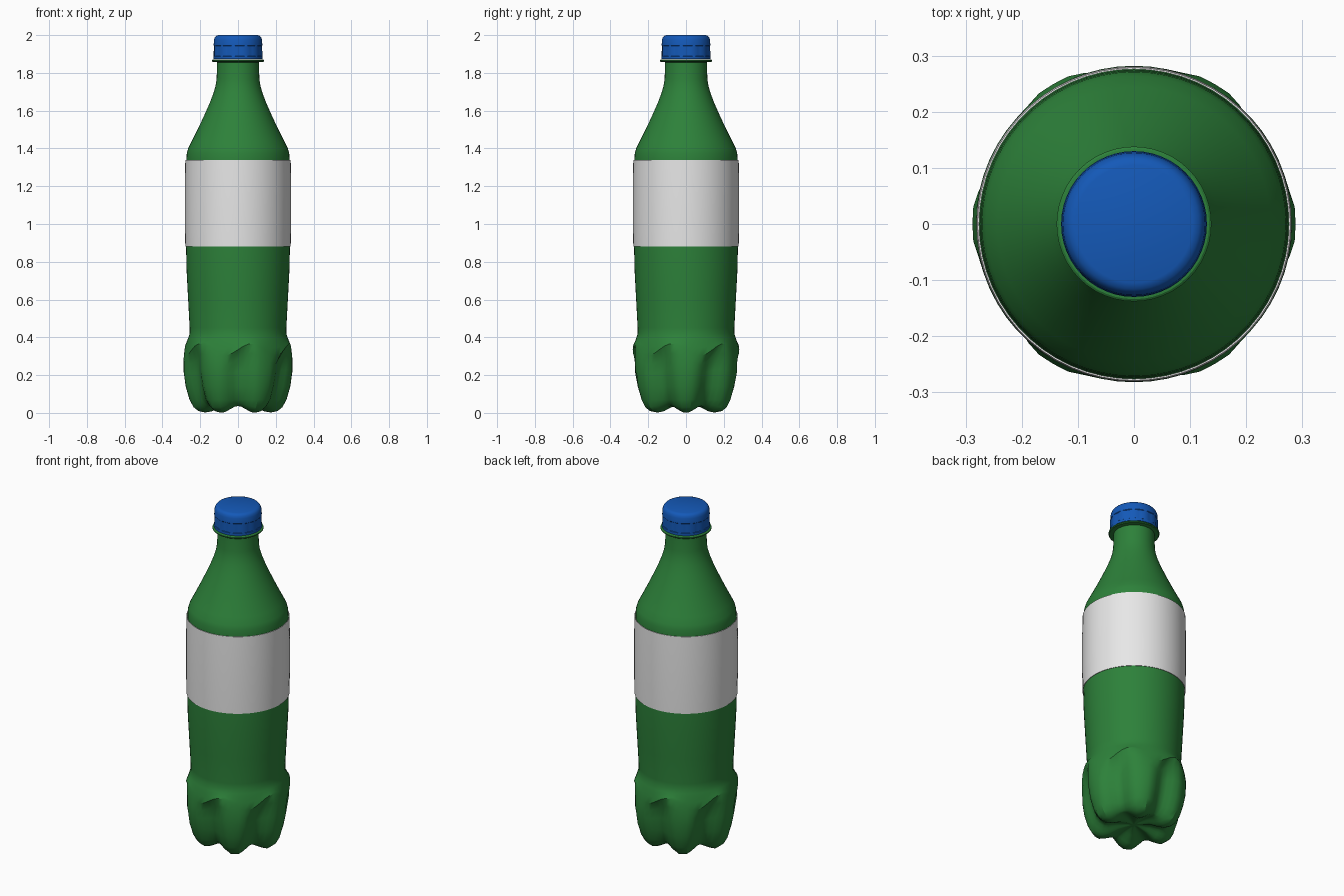
import bpy, bmesh
from math import sin, cos, pi, radians, degrees

old = bpy.data.objects.get("Cube")
if old:
    bpy.data.objects.remove(old, do_unlink=True)


def material(name, colour):
    m = bpy.data.materials.new(name)
    m.use_nodes = True
    m.diffuse_color = (*colour, 1)
    m.node_tree.nodes["Principled BSDF"].inputs["Base Color"].default_value = (*colour, 1)
    return m


green = material("bottle green", (0.026, 0.22, 0.042))
white = material("label white", (0.8, 0.8, 0.8))
blue = material("cap blue", (0.007, 0.1, 0.48))


def loft(name, rows, segs, mat, point, caps=True, loop=False, angle=30):
    """Skin rings of points; point(row, theta) gives radius and height."""
    bm = bmesh.new()
    rings = []
    for row in rows:
        ring = []
        for i in range(segs):
            a = 2 * pi * i / segs
            r, z = point(row, a)
            ring.append(bm.verts.new((r * cos(a), r * sin(a), z)))
        rings.append(ring)
    pairs = list(zip(rings, rings[1:]))
    if loop:
        pairs.append((rings[-1], rings[0]))
    for low, high in pairs:
        for i in range(segs):
            j = (i + 1) % segs
            bm.faces.new((low[i], low[j], high[j], high[i]))
    if caps:
        bm.faces.new(rings[-1])
        mid = bm.verts.new((0, 0, rows[0][0]))
        for i in range(segs):
            bm.faces.new((rings[0][(i + 1) % segs], rings[0][i], mid))
    bmesh.ops.recalc_face_normals(bm, faces=bm.faces)
    mesh = bpy.data.meshes.new(name)
    bm.to_mesh(mesh)
    bm.free()
    mesh.materials.append(mat)
    obj = bpy.data.objects.new(name, mesh)
    bpy.context.collection.objects.link(obj)
    bpy.ops.object.select_all(action="DESELECT")
    obj.select_set(True)
    bpy.context.view_layer.objects.active = obj
    bpy.ops.object.shade_smooth_by_angle(angle=radians(angle))
    return obj


def plain(row, a):
    return row[1], row[0]


# Bottle: height, radius, groove depth, groove lift, groove half width, slant
foot = [
    (0.042, 0.03, 0, 0.004, 28, 0),
    (0.03, 0.09, 0, 0.015, 28, 0),
    (0.008, 0.14, 0, 0.03, 26, 0),
    (0.002, 0.175, 0.015, 0.034, 25, 0),
    (0.01, 0.21, 0.04, 0.03, 24, 0),
    (0.03, 0.235, 0.05, 0.02, 23, 0),
    (0.07, 0.257, 0.052, 0, 22, 0),
    (0.14, 0.277, 0.05, 0, 21, 0),
    (0.22, 0.288, 0.045, 0, 20, 0.01),
    (0.285, 0.288, 0.04, 0, 20, 0.03),
    (0.335, 0.282, 0, 0, 18, 0.032),
    (0.36, 0.276, 0, 0, 18, 0.015),
    (0.395, 0.264, 0, 0, 18, 0),
]
upper = [
    (0.42, 0.256), (0.45, 0.256), (0.6, 0.264), (0.75, 0.272), (0.88, 0.275),
    (1.34, 0.273), (1.375, 0.271), (1.4, 0.264), (1.44, 0.244), (1.5, 0.214),
    (1.57, 0.181), (1.64, 0.15), (1.69, 0.131), (1.73, 0.119), (1.77, 0.113),
    (1.86, 0.111),
]


def petal(row, a):
    z, r, depth, lift, width, slant = (row + (0, 0, 1, 0))[:6]
    off = (degrees(a) % 60) - 30
    groove = min(1, 1.2 * max(0, 1 - abs(off) / width))
    return r - depth * groove, z + lift * groove + slant * sin(radians(off * 6))


loft("bottle_body", foot + upper, 60, green, petal)

# Neck collar under the cap
loft("neck_collar", [(1.856, 0.108), (1.858, 0.134), (1.862, 0.138),
                     (1.867, 0.138), (1.87, 0.134), (1.872, 0.108)], 48, green, plain)

# Label sleeve
loft("label", [(0.88, 0.276), (0.88, 0.279), (1.0, 0.281), (1.22, 0.281),
               (1.34, 0.279), (1.34, 0.276)], 60, white, plain, caps=False, loop=True)


# Cap with shallow grip panels: height, radius, panel depth
def grip(row, a):
    z, r, depth = row
    step = round(degrees(a) / 7.5) % 4
    return r - (depth if step < 2 else 0), z


cap_rows = [(1.873, 0.126, 0), (1.874, 0.13, 0), (1.888, 0.13, 0), (1.89, 0.13, 0.004),
            (1.943, 0.129, 0.004), (1.946, 0.129, 0), (1.975, 0.127, 0),
            (1.988, 0.123, 0), (1.996, 0.116, 0), (2.0, 0.105, 0)]
loft("cap", cap_rows, 48, blue, grip)
